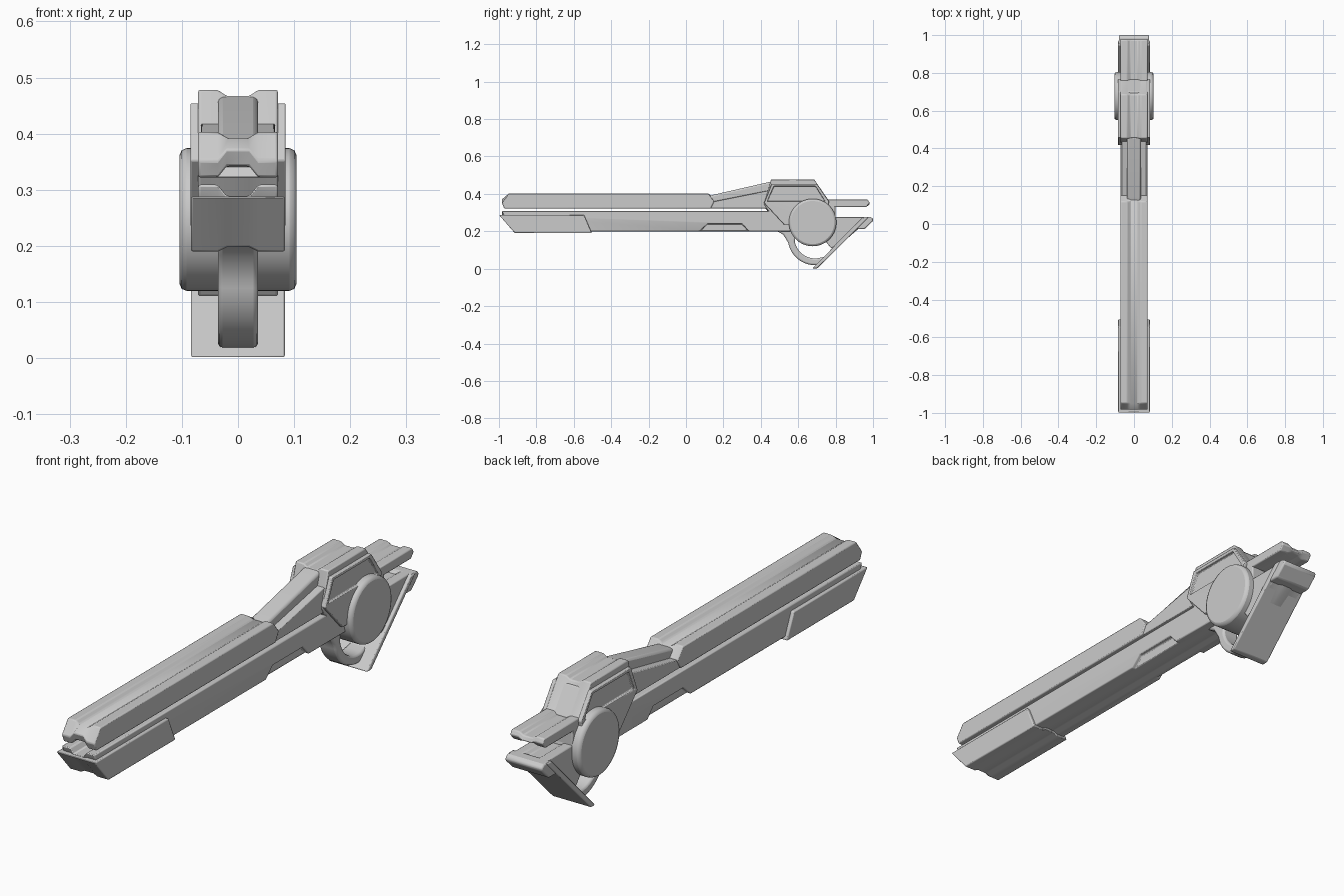
import bpy, bmesh, math

if "Cube" in bpy.data.objects:
    bpy.data.objects.remove(bpy.data.objects["Cube"])


def finish(ob, bevel):
    bpy.ops.object.select_all(action='DESELECT')
    ob.select_set(True)
    bpy.context.view_layer.objects.active = ob
    bpy.ops.object.shade_smooth_by_angle(angle=math.radians(30))
    if bevel:
        m = ob.modifiers.new("bevel", 'BEVEL')
        m.width, m.segments = bevel, 2
        m.limit_method, m.angle_limit = 'ANGLE', math.radians(32)
    return ob


def loft(name, poly, stations, top=0, bot=0, bevel=0.004):
    """Side profile (y, z) swept through x stations (x, dip); dip pulls top / bottom points in."""
    mid = (max(p[1] for p in poly) + min(p[1] for p in poly)) / 2
    bm = bmesh.new()
    rings = []
    for x, d in stations:
        rings.append([bm.verts.new((x, y, z - top * d if z > mid else z + bot * d)) for y, z in poly])
    n = len(poly)
    for a, b in zip(rings, rings[1:]):
        for i in range(n):
            j = (i + 1) % n
            bm.faces.new((a[i], a[j], b[j], b[i]))
    bm.faces.new(rings[0])
    bm.faces.new(rings[-1])
    bmesh.ops.recalc_face_normals(bm, faces=bm.faces)
    me = bpy.data.meshes.new(name)
    bm.to_mesh(me)
    bm.free()
    ob = bpy.data.objects.new(name, me)
    bpy.context.collection.objects.link(ob)
    return finish(ob, bevel)


def plain(w):
    return [(-w, 0), (w, 0)]


def grooved(w):
    return [(-w, 0), (-.036, 0), (-.02, 1), (.02, 1), (.036, 0), (w, 0)]


def cut_sides(ob, poly, x0, x1):
    """Cut the same recess into the left and right side."""
    for s in (-1, 1):
        c = loft(ob.name + "_cutter", poly, [(s * x0, 0), (s * x1, 0)], bevel=0)
        c.hide_render = True
        c.hide_set(True)
        c.display_type = 'WIRE'
        m = ob.modifiers.new("recess", 'BOOLEAN')
        m.operation, m.object, m.solver = 'DIFFERENCE', c, 'EXACT'
        ob.modifiers.move(len(ob.modifiers) - 1, 0)


# Upper barrel with grooves above and below
loft("upper_barrel", [(-.972, .322), (-.984, .352), (-.947, .403), (.118, .403), (.152, .36), (.132, .322)],
     grooved(.071), top=.01, bot=.02)

# Lower barrel with side recesses
lower = loft("lower_barrel", [(-.984, .309), (.56, .309), (.56, .2), (-.91, .2), (-.975, .285)],
             grooved(.071), top=.02, bot=.008)
cut_sides(lower, [(.06, .19), (.115, .24), (.3, .24), (.345, .19)], .055, .1)

# Muzzle sleeve around the lower barrel
loft("muzzle_sleeve", [(-1, .288), (-.545, .288), (-.503, .19), (-.915, .19)], grooved(.084), bot=.008)

# Sloping neck and the strut on top of it
loft("neck", [(.12, .322), (.14, .358), (.47, .424), (.47, .322)], plain(.066), bevel=.003)
loft("neck_strut", [(.12, .34), (.115, .385), (.145, .395), (.46, .467), (.5, .44), (.5, .37)],
     plain(.036), bevel=.009)

# Central housing, grooved along the top
loft("housing", [(.455, .478), (.685, .478), (.762, .366), (.8, .33), (.8, .2), (.51, .2), (.417, .345)],
     grooved(.071), top=.011)

# Side plates with a window recess
plates = loft("side_plates", [(.417, .352), (.458, .454), (.7, .454), (.765, .36), (.74, .235), (.525, .235)],
              plain(.085), bevel=.003)
cut_sides(plates, [(.434, .36), (.47, .441), (.693, .441), (.744, .36)], .072, .12)

# Round drum through the housing
bpy.ops.mesh.primitive_cylinder_add(vertices=64, radius=.127, depth=.208, location=(0, .677, .247),
                                    rotation=(0, math.pi / 2, 0))
drum = bpy.context.object
drum.name = "drum"
finish(drum, .012)

# Rear upper rail
loft("rear_rail", [(.7, .369), (.972, .369), (.982, .352), (.965, .33), (.7, .33)], grooved(.071), top=.01, bot=.008)

# Stock wedge, slanted butt plate and heel pad
loft("stock", [(.72, .277), (.96, .277), (.97, .265), (.82, .125), (.775, .11), (.72, .18)],
     grooved(.071), top=.01)
loft("butt_plate", [(.676, .002), (.702, .002), (.975, .275), (.945, .275)], plain(.084))
loft("heel_pad", [(.905, .212), (.955, .212), (1, .255), (1, .268), (.985, .277), (.95, .277)],
     plain(.08), bevel=.006)

# Curved hand guard below the drum
cy, cz = .69, .165
arc = [math.radians(a) for a in range(190, 284, 6)]
outer = [(cy + .146 * math.cos(a), cz + .146 * math.sin(a)) for a in arc]
inner = [(cy + .11 * math.cos(a), cz + .11 * math.sin(a)) for a in reversed(arc)]
loft("hand_guard", [(.48, .205), (.52, .182)] + outer + [(.745, .065)] + inner + [(.59, .2), (.55, .24)],
     plain(.036), bevel=.008)
